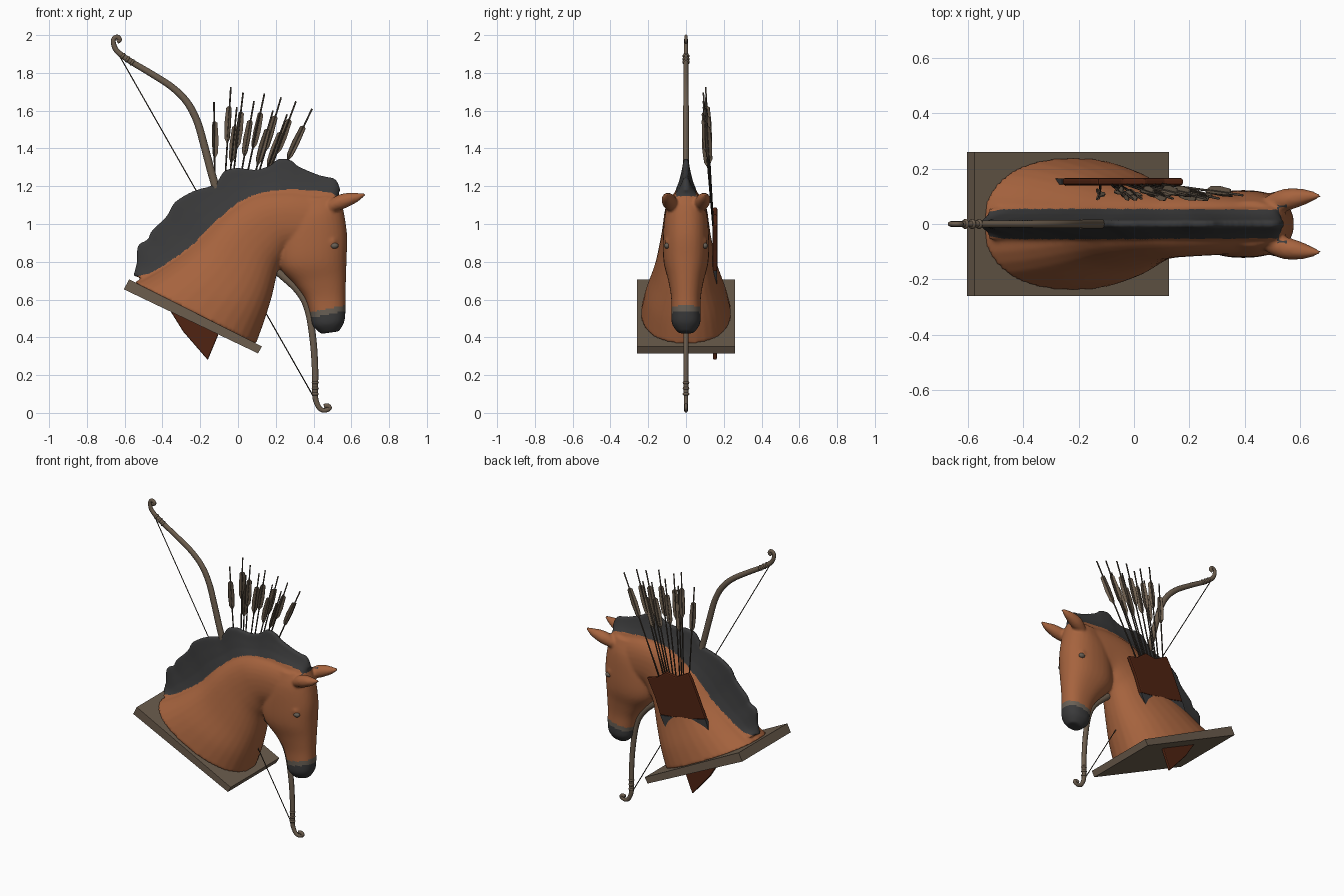
import bpy, bmesh, math
from mathutils import Vector

if "Cube" in bpy.data.objects:
    bpy.data.objects.remove(bpy.data.objects["Cube"])


def material(name, col):
    m = bpy.data.materials.new(name)
    m.diffuse_color = (*col, 1)
    m.use_nodes = True
    m.node_tree.nodes["Principled BSDF"].inputs["Base Color"].default_value = m.diffuse_color
    return m


COAT = material("chestnut coat", (0.38, 0.125, 0.048))
DARK = material("charcoal hair", (0.042, 0.042, 0.043))
BAND = material("grey brown muzzle", (0.14, 0.115, 0.09))
WOOD = material("wood", (0.15, 0.11, 0.075))
LEATHER = material("dark leather", (0.08, 0.017, 0.006))
SHAFT = material("dark shaft", (0.055, 0.043, 0.032))


def finish(bm, name, mat, smooth=True):
    bmesh.ops.recalc_face_normals(bm, faces=bm.faces)
    me = bpy.data.meshes.new(name)
    bm.to_mesh(me)
    bm.free()
    ob = bpy.data.objects.new(name, me)
    bpy.context.collection.objects.link(ob)
    me.materials.append(mat)
    for p in me.polygons:
        p.use_smooth = smooth
    return ob


def spline(pts, n=6):
    """Catmull-Rom through tuples of any length."""
    out = []
    for i in range(len(pts) - 1):
        a, b, c, d = (pts[max(0, min(len(pts) - 1, i + k))] for k in (-1, 0, 1, 2))
        for s in range(n):
            t = s / n
            out.append(tuple(0.5 * (2 * q + (r - p) * t + (2 * p - 5 * q + 4 * r - w) * t * t
                                    + (3 * q - p - 3 * r + w) * t ** 3)
                             for p, q, r, w in zip(a, b, c, d)))
    return out + [tuple(pts[-1])]


def loft(bm, rings):
    vr = [[bm.verts.new(p) for p in r] for r in rings]
    n = len(vr[0])
    for a, b in zip(vr, vr[1:]):
        for i in range(n):
            bm.faces.new((a[i], a[(i + 1) % n], b[(i + 1) % n], b[i]))
    bm.faces.new(vr[0][::-1])
    bm.faces.new(vr[-1])


def tube(bm, pts, radii, sides=10, flat=1.0):
    pts = [Vector(p) for p in pts]
    rings = []
    for i, p in enumerate(pts):
        t = (pts[min(i + 1, len(pts) - 1)] - pts[max(i - 1, 0)]).normalized()
        u = t.cross(Vector((0, 1, 0))).normalized()
        v = t.cross(u)
        rings.append([p + radii[i] * (u * math.cos(a) + flat * v * math.sin(a))
                      for a in (2 * math.pi * k / sides for k in range(sides))])
    loft(bm, rings)


def body(bm, stations, power=2.3, sides=32):
    """Loft of rounded sections; station = (x, z) of one edge, (x, z) of the other, half width."""
    rings = []
    for x0, z0, x1, z1, w in spline(stations):
        ring = []
        for k in range(sides):
            a = 2 * math.pi * k / sides
            c, s = math.cos(a), math.sin(a)
            c = math.copysign(abs(c) ** (2 / power), c)
            s = math.copysign(abs(s) ** (2 / power), s)
            f = (1 - c) / 2
            ring.append((x0 + (x1 - x0) * f, w * s, z0 + (z1 - z0) * f))
        rings.append(ring)
    loft(bm, rings)


def plate(name, pts, y0, y1, mat, bevel=0.0):
    bm = bmesh.new()
    loft(bm, [[(x, y, z) for x, z in pts] for y in (y0, y1)])
    ob = finish(bm, name, mat, False)
    if bevel:
        m = ob.modifiers.new("bevel", "BEVEL")
        m.width, m.segments = bevel, 2
    return ob


# Horse bust: neck, head, mane, ears and brows fused into one skin
bm = bmesh.new()
body(bm, [(-.55, .69, .095, .365, .24), (-.41, .768, .14, .49, .213), (-.25, .885, .18, .62, .168),
          (-.12, 1.02, .21, .75, .138), (.01, 1.125, .235, .80, .124), (.12, 1.17, .27, .85, .118),
          (.275, 1.185, .33, .85, .112), (.42, 1.175, .42, .80, .105)])
body(bm, [(.535, 1.15, .28, 1.13, .08), (.557, 1.08, .24, 1.0, .112), (.577, .945, .212, .87, .122),
          (.575, .82, .222, .77, .118), (.572, .72, .30, .68, .094), (.569, .62, .355, .605, .079),
          (.569, .54, .383, .52, .077), (.562, .48, .395, .462, .074), (.535, .432, .44, .418, .042)])
MANE = [(-.53, .72, -.555, .725), (-.47, .735, -.535, .80), (-.41, .765, -.53, .885),
        (-.36, .80, -.475, .92), (-.30, .84, -.46, .96), (-.23, .895, -.375, 1.045),
        (-.18, .95, -.335, 1.115), (-.12, 1.01, -.235, 1.175), (-.05, 1.07, -.125, 1.21),
        (0, 1.11, -.072, 1.28), (.06, 1.14, 0, 1.297), (.12, 1.16, .09, 1.287),
        (.17, 1.17, .17, 1.31), (.21, 1.175, .215, 1.345), (.275, 1.18, .28, 1.338),
        (.34, 1.178, .32, 1.305), (.43, 1.17, .435, 1.257), (.50, 1.16, .515, 1.238),
        (.52, 1.14, .542, 1.18)]
half = [(-.25, .06), (0, .055), (.3, .036), (.65, .022), (1, .012)]
sect = half + [(f, -w) for f, w in half[::-1]]
loft(bm, [[(a + (c - a) * f, w, b + (d - b) * f) for f, w in sect] for a, b, c, d in spline(MANE, 3)])
for s in (-1, 1):
    ear = spline([(.49, s * .075, 1.09), (.54, s * .086, 1.115), (.585, s * .094, 1.13),
                  (.63, s * .1, 1.142), (.675, s * .102, 1.158)], 3)
    tube(bm, ear, [r[0] for r in spline([(.03,), (.04,), (.036,), (.024,), (.006,)], 3)], 14)
    brow = bmesh.ops.create_uvsphere(bm, u_segments=16, v_segments=10, radius=.034)["verts"]
    bmesh.ops.translate(bm, verts=brow, vec=(.495, s * .08, .905))
horse = finish(bm, "horse_bust", COAT)
rm = horse.modifiers.new("fuse", "REMESH")
rm.mode, rm.voxel_size = "VOXEL", 0.009
sm = horse.modifiers.new("soften", "SMOOTH")
sm.factor, sm.iterations = 0.5, 5
dg = bpy.context.evaluated_depsgraph_get()
skin = bpy.data.meshes.new_from_object(horse.evaluated_get(dg))
horse.modifiers.clear()
horse.data = skin
skin.materials.clear()
for m in (COAT, DARK, BAND):
    skin.materials.append(m)


def hairline(x):
    for (a, b, *_), (c, d, *_) in zip(MANE, MANE[1:]):
        if x <= c:
            return b + (d - b) * (x - a) / (c - a)
    return 1.14


# Mane above the hairline, dark muzzle with a paler band over it
for p in skin.polygons:
    x, y, z = p.center
    p.use_smooth = True
    muzzle = z - .2 * (x - .47)
    if x < .55 and z > hairline(x) + .004 and abs(y) < .068:
        p.material_index = 1
    elif x > .34 and muzzle < .52:
        p.material_index = 1
    elif x > .34 and muzzle < .55:
        p.material_index = 2

# Eyes
for s, side in ((-1, "right"), (1, "left")):
    bm = bmesh.new()
    bmesh.ops.create_uvsphere(bm, u_segments=16, v_segments=10, radius=.02)
    bmesh.ops.scale(bm, verts=bm.verts, vec=(1.1, .8, .8))
    bmesh.ops.translate(bm, verts=bm.verts, vec=(.51, s * .1, .885))
    finish(bm, side + "_eye", BAND)

# Mounting board
plate("mounting_board", [(-.577, .707), (.127, .352), (.106, .315), (-.604, .654)], -.26, .26, WOOD)

# Bow with curled tips and wrapped ends
path = [(-.64, 1.965), (-.626, 1.975), (-.636, 1.99), (-.654, 1.985), (-.66, 1.96), (-.64, 1.915),
        (-.57, 1.862), (-.466, 1.80), (-.35, 1.725), (-.27, 1.645), (-.217, 1.545), (-.18, 1.42),
        (-.13, 1.235), (-.08, 1.09), (0, .95), (.1, .84), (.225, .735), (.32, .645), (.37, .548),
        (.397, .39), (.408, .23), (.408, .10), (.416, .055), (.435, .022), (.46, .013),
        (.485, .025), (.475, .038), (.455, .035)]
pts = [(x, 0, z) for x, z in spline(path)]
bm = bmesh.new()
rad = [.012 + .009 * max(0, math.sin(math.pi * (i / (len(pts) - 1) - .12) / .76)) for i in range(len(pts))]
tube(bm, pts, rad, 10, .8)
for x, z, dx, dz in ((-.61, 1.89, .8, -.6), (-.585, 1.872, .8, -.6), (-.56, 1.856, .84, -.54),
                     (.409, .16, 0, -1), (.409, .13, 0, -1), (.409, .10, 0, -1)):
    tube(bm, [(x + dx * t, 0, z + dz * t) for t in (-.007, 0, .007)], [.015, .019, .015])
finish(bm, "bow", WOOD)
bm = bmesh.new()
tube(bm, [(-.65, 0, 1.93), (.42, 0, .05)], [.003, .003], 6)
finish(bm, "bow_string", SHAFT)

# Flat quiver: leather top, grey fur band, leather point below the board
plate("quiver_top", [(.18, .98), (.11, .995), (.04, 1.05), (-.04, 1.04), (-.13, 1.09), (-.155, 1.05),
                     (-.2, .95), (-.26, .81), (-.09, .77), (.08, .75), (.12, .86)], .14, .166, LEATHER, .008)
plate("quiver_fur_band", [(-.26, .81), (-.33, .62), (.0, .6), (.08, .75), (-.09, .77)], .142, .164, DARK)
plate("quiver_point", [(-.33, .62), (-.365, .55), (-.29, .43), (-.16, .28), (-.11, .4),
                       (-.075, .5), (0, .6)], .142, .164, LEATHER, .006)

# Arrows fanning out of the quiver
TAILS = [(-.127, 1.645), (-.038, 1.725), (.027, 1.695), (.085, 1.65), (.14, 1.69), (.228, 1.67),
         (.307, 1.65), (.392, 1.61), (-.006, 1.62), (.185, 1.6), (.26, 1.58)]
shafts, vanes = bmesh.new(), bmesh.new()
for i, (x, z) in enumerate(TAILS):
    tail = Vector((x, .092 + .012 * (i % 2), z))
    base = Vector((-.12 + .19 * (x + .127) / .52, .148, .93))
    d = (base - tail).normalized()
    tube(shafts, [tail, base], [.0045, .0045], 6)
    u = d.cross(Vector((0, 1, 0))).normalized()
    v = d.cross(u)
    for k in range(3):
        a = 2 * math.pi * k / 3 + i
        w = u * math.cos(a) + v * math.sin(a)
        n = d.cross(w) * .002
        prof = [(.1, .003), (.11, .017), (.2, .022), (.27, .018), (.3, .003)]
        loft(vanes, [[tail + d * t + w * r + n * e for t, r in prof] for e in (-1, 1)])
finish(shafts, "arrow_shafts", SHAFT)
finish(vanes, "arrow_fletching", WOOD, False)
